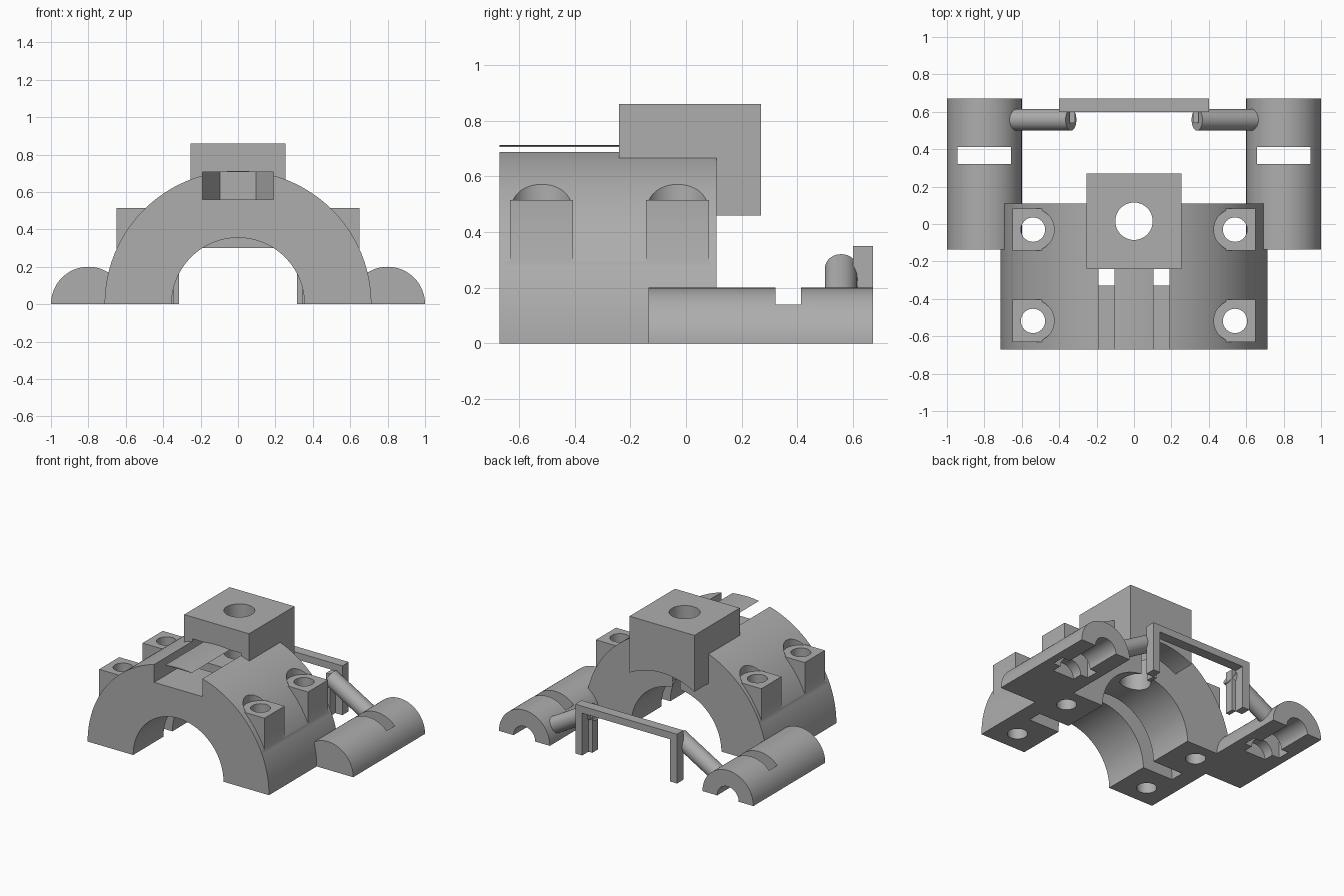
import bpy, bmesh, math
from mathutils import Matrix, Vector

if "Cube" in bpy.data.objects:
    bpy.data.objects.remove(bpy.data.objects["Cube"])

grey = bpy.data.materials.new("plain grey")
grey.diffuse_color = (0.42, 0.42, 0.42, 1)
grey.use_nodes = True
grey.node_tree.nodes["Principled BSDF"].inputs["Base Color"].default_value = grey.diffuse_color


def finish(name, bm):
    bmesh.ops.recalc_face_normals(bm, faces=bm.faces)
    me = bpy.data.meshes.new(name)
    bm.to_mesh(me)
    bm.free()
    me.materials.append(grey)
    ob = bpy.data.objects.new(name, me)
    bpy.context.collection.objects.link(ob)
    return ob


def prism(name, pts, lo, hi, axis="y"):
    """Extrude a closed outline along y (points are x, z) or z (points are x, y)."""
    bm = bmesh.new()
    place = (lambda a, b: (a, lo, b)) if axis == "y" else (lambda a, b: (a, b, lo))
    face = bm.faces.new([bm.verts.new(place(*p)) for p in pts])
    ext = bmesh.ops.extrude_face_region(bm, geom=[face])["geom"]
    move = (0, hi - lo, 0) if axis == "y" else (0, 0, hi - lo)
    bmesh.ops.translate(bm, vec=move, verts=[v for v in ext if isinstance(v, bmesh.types.BMVert)])
    return finish(name, bm)


def box(name, x0, x1, y0, y1, z0, z1):
    return prism(name, [(x0, y0), (x1, y0), (x1, y1), (x0, y1)], z0, z1, "z")


def arc(r, a0, a1, n, cx=0, cy=0):
    return [(cx + r * math.cos(math.radians(a0 + (a1 - a0) * i / n)),
             cy + r * math.sin(math.radians(a0 + (a1 - a0) * i / n))) for i in range(n + 1)]


def disc(name, x, y, r, z0, z1):
    return prism(name, arc(r, 0, 360, 48, x, y)[:-1], z0, z1, "z")


def boolean(ob, other, op):
    mod = ob.modifiers.new(op, "BOOLEAN")
    mod.operation, mod.object, mod.solver = op, other, "EXACT"
    bpy.context.view_layer.update()
    me = bpy.data.meshes.new_from_object(ob.evaluated_get(bpy.context.evaluated_depsgraph_get()))
    ob.modifiers.clear()
    ob.data = me
    bpy.data.objects.remove(other)


def smooth(ob):
    bpy.ops.object.select_all(action="DESELECT")
    ob.select_set(True)
    bpy.context.view_layer.objects.active = ob
    bpy.ops.object.shade_smooth_by_angle(angle=math.radians(25))


# Arched body with the square mount on top
R = 0.713
body = prism("arched_body", arc(R, 0, 180, 96) + arc(0.355, 180, 0, 64), -0.67, 0.11)
half = math.degrees(math.asin(0.255 / 0.525))
mount = prism("mount", [(0.255, 0.86), (-0.255, 0.86)] + arc(0.525, 90 + half, 90 - half, 32), -0.24, 0.27)
boolean(body, mount, "UNION")

# Four bolt lugs with seats and through holes
for x in (-0.54, 0.54):
    for y in (-0.518, -0.03):
        s = 1 if x > 0 else -1
        x0, x1 = sorted((s * 0.49, s * 0.65))
        boolean(body, disc("seat_cut", x, y, 0.113, 0.515, 0.8), "DIFFERENCE")
        boolean(body, box("lug", x0, x1, y - 0.113, y + 0.113, 0.2, 0.515), "UNION")
        boolean(body, disc("bolt_cut", x, y, 0.065, -0.1, 0.8), "DIFFERENCE")

# Inner ring groove, nut slot with hexagonal end, and vertical screw hole
groove = prism("groove_cut", arc(0.595, -20, 200, 96), -0.33, -0.23)
boolean(body, groove, "DIFFERENCE")
slot = [(-0.19, -0.75), (0.19, -0.75), (0.19, 0.015), (0.095, 0.18), (-0.095, 0.18), (-0.19, 0.015)]
boolean(body, prism("nut_slot_cut", slot, 0.56, 0.7052, "z"), "DIFFERENCE")
boolean(body, disc("screw_cut", 0, 0.015, 0.1, 0.1, 1), "DIFFERENCE")
smooth(body)

for s, side in ((1, "right"), (-1, "left")):
    # Half-round side holder with strap slot and blind bore
    holder = prism(side + "_holder", arc(0.2, 0, 180, 48, s * 0.8), -0.135, 0.672)
    boolean(holder, prism("bore_cut", arc(0.085, 0, 360, 40, s * 0.8)[:-1], 0.25, 0.8), "DIFFERENCE")
    boolean(holder, box("strap_cut", s * 0.8 - 0.1425, s * 0.8 + 0.1425, 0.322, 0.413, -0.1, 0.3), "DIFFERENCE")
    smooth(holder)

    # Sloping rod between holder and bracket
    a, b = Vector((s * 0.337, 0.557, 0.27)), Vector((s * 0.68, 0.557, 0.072))
    bm = bmesh.new()
    bmesh.ops.create_cone(bm, cap_ends=True, segments=40, radius1=0.058, radius2=0.058, depth=(b - a).length,
                          matrix=Matrix.Translation((a + b) / 2) @ (b - a).to_track_quat("Z", "Y").to_matrix().to_4x4())
    smooth(finish(side + "_rod", bm))

    # Bracket leg and its inner fin
    x0, x1 = sorted((s * 0.345, s * 0.4))
    box(side + "_bracket_leg", x0, x1, 0.6, 0.672, 0, 0.3)
    x0, x1 = sorted((s * 0.315, s * 0.345))
    box(side + "_bracket_fin", x0, x1, 0.54, 0.602, 0, 0.3)

# Bracket cross bar
box("bracket_bar", -0.4, 0.4, 0.6, 0.672, 0.3, 0.35)
